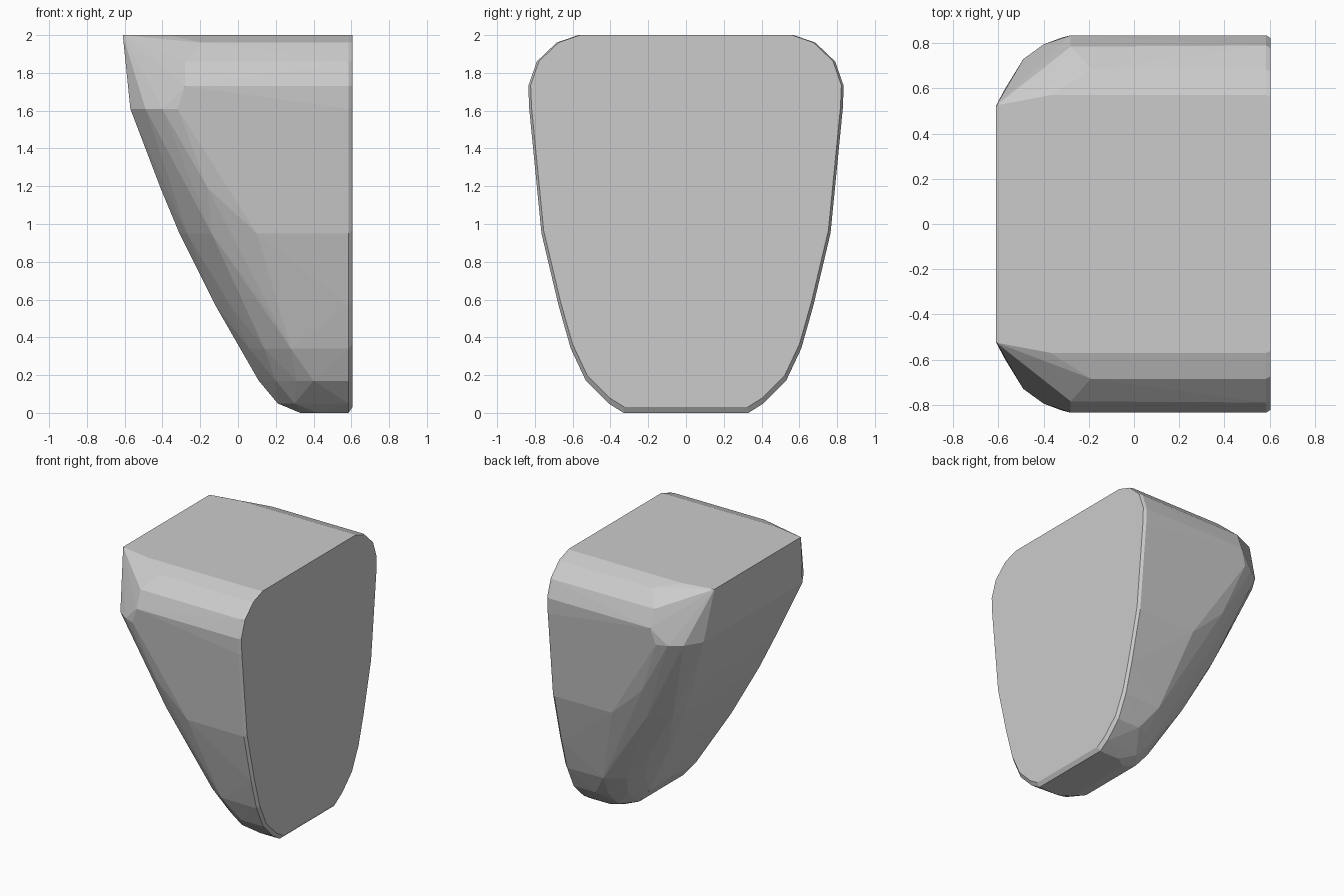
import bpy
import bmesh

# Remove the default cube only
cube = bpy.data.objects.get("Cube")
if cube:
    bpy.data.objects.remove(cube, do_unlink=True)


def make_material(name, colour):
    """Plain flat colour for viewport and render."""
    material = bpy.data.materials.new(name)
    material.use_nodes = True
    material.diffuse_color = colour
    shader = material.node_tree.nodes["Principled BSDF"]
    shader.inputs["Base Color"].default_value = colour
    return material


BACK_PLANE = 0.605    # flat face on the left side
RIM_PLANE = 0.585     # start of the thin chamfer around that face
RIM_SHRINK = 0.985

# Half cross-sections: height, half width at the rim, then (x, y) around the corner
SECTIONS = [
    (2.00, 0.57, [(-0.61, 0.525), (-0.37, 0.57)]),
    (1.96, 0.685, [(-0.19, 0.685)]),
    (1.86, 0.79, [(-0.28, 0.785)]),
    (1.73, 0.835, [(-0.28, 0.835)]),
    (1.61, 0.83, [(-0.57, 0.60), (-0.49, 0.73), (-0.40, 0.795), (-0.32, 0.825)]),
    (1.19, 0.79, [(-0.41, 0.50), (-0.32, 0.64), (-0.25, 0.70), (-0.16, 0.765)]),
    (0.95, 0.765, [(-0.31, 0.45), (-0.27, 0.54), (-0.14, 0.675), (0.10, 0.76)]),
    (0.57, 0.675, [(-0.12, 0.38), (-0.04, 0.50), (0.14, 0.64)]),
    (0.34, 0.61, [(0.01, 0.32), (0.06, 0.42), (0.14, 0.515), (0.28, 0.605)]),
    (0.17, 0.53, [(0.11, 0.28), (0.20, 0.42), (0.31, 0.50), (0.40, 0.53)]),
    (0.05, 0.41, [(0.21, 0.27), (0.30, 0.38)]),
    (0.00, 0.33, [(0.33, 0.27), (0.42, 0.33)]),
]


def section_points(height, half_width, corner):
    """One half section with the chamfered rim at its end."""
    points = [(x, y, height) for x, y in corner]
    points.append((RIM_PLANE, half_width, height))
    inner_height = 2 - (2 - height) * RIM_SHRINK
    points.append((BACK_PLANE, half_width * RIM_SHRINK, inner_height))
    return points


# Faceted block: mirrored sections wrapped in one convex skin
bm = bmesh.new()
for height, half_width, corner in SECTIONS:
    for x, y, z in section_points(height, half_width, corner):
        for side in (-1, 1):
            bm.verts.new((x, side * y, z))

hull = bmesh.ops.convex_hull(bm, input=bm.verts[:])
loose = {v for v in hull["geom_interior"] + hull["geom_unused"]
         if isinstance(v, bmesh.types.BMVert) and not v.link_faces}
bmesh.ops.delete(bm, geom=list(loose), context="VERTS")

# Merge nearly flat neighbours into larger facets
bmesh.ops.dissolve_limit(bm, angle_limit=0.02, verts=bm.verts[:], edges=bm.edges[:])
bmesh.ops.recalc_face_normals(bm, faces=bm.faces[:])

mesh = bpy.data.meshes.new("tapered_block")
bm.to_mesh(mesh)
bm.free()
mesh.materials.append(make_material("light grey", (0.6, 0.6, 0.6, 1)))
block = bpy.data.objects.new("tapered_block", mesh)
bpy.context.collection.objects.link(block)
